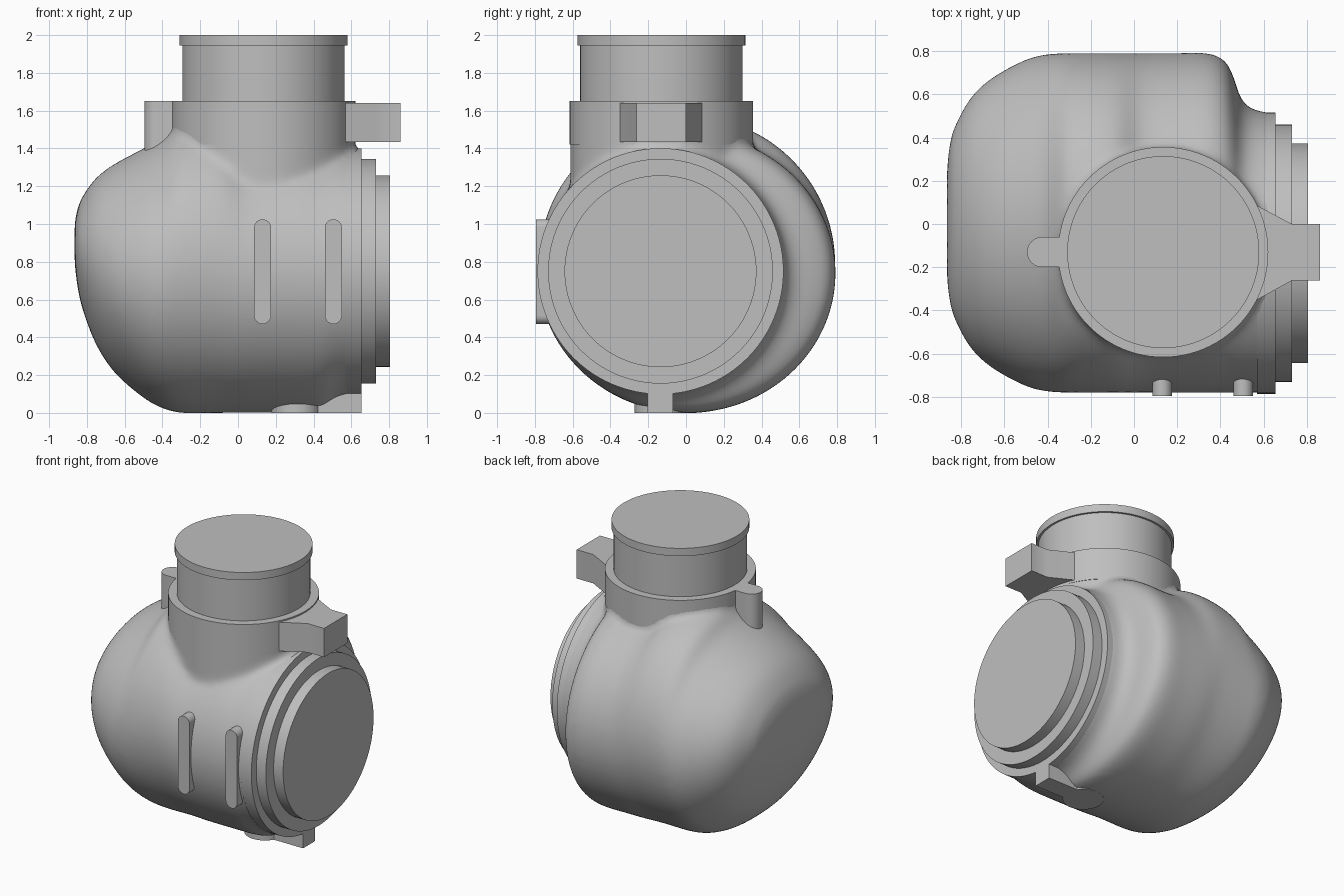
import bpy, bmesh, math

if "Cube" in bpy.data.objects:
    bpy.data.objects.remove(bpy.data.objects["Cube"], do_unlink=True)

grey = bpy.data.materials.new("plain grey")
grey.use_nodes = True
colour = (0.52, 0.52, 0.52, 1)
grey.diffuse_color = colour
grey.node_tree.nodes["Principled BSDF"].inputs["Base Color"].default_value = colour

NECK = (0.135, -0.13)    # x, y of the upright axis
OUTLET = (-0.135, 0.75)  # y, z of the sideways axis


def finish(name, bm):
    bmesh.ops.recalc_face_normals(bm, faces=bm.faces)
    mesh = bpy.data.meshes.new(name)
    bm.to_mesh(mesh)
    bm.free()
    mesh.materials.append(grey)
    ob = bpy.data.objects.new(name, mesh)
    bpy.context.collection.objects.link(ob)
    bpy.ops.object.select_all(action='DESELECT')
    ob.select_set(True)
    bpy.context.view_layer.objects.active = ob
    bpy.ops.object.shade_smooth_by_angle(angle=math.radians(30))
    return ob


def loft(bm, rings):
    loops = [[bm.verts.new(p) for p in ring] for ring in rings]
    n = len(loops[0])
    for a, b in zip(loops, loops[1:]):
        for i in range(n):
            j = (i + 1) % n
            bm.faces.new((a[i], a[j], b[j], b[i]))
    bm.faces.new(loops[0][::-1])
    bm.faces.new(loops[-1])


def circle(centre, ru, rv=None, n=96):
    rv = ru if rv is None else rv
    return [(centre[0] + ru * math.cos(2 * math.pi * i / n),
             centre[1] + rv * math.sin(2 * math.pi * i / n)) for i in range(n)]


def slot(a, b, r, n=12):
    """Outline with round ends, running from point a to point b."""
    t = math.atan2(b[1] - a[1], b[0] - a[0])
    pts = []
    for c, start in ((b, t - math.pi / 2), (a, t + math.pi / 2)):
        for i in range(n + 1):
            w = start + math.pi * i / n
            pts.append((c[0] + r * math.cos(w), c[1] + r * math.sin(w)))
    return pts


def place(axis, outline, w):
    if axis == 'x':
        return [(w, u, v) for u, v in outline]
    if axis == 'y':
        return [(u, w, v) for u, v in outline]
    return [(u, v, w) for u, v in outline]


def prism(name, axis, outline, lo, hi):
    bm = bmesh.new()
    loft(bm, [place(axis, outline, lo), place(axis, outline, hi)])
    return finish(name, bm)


# Housing sections: x, front y, back y, bottom z, top z
sections = [
    (-.865, -.25, .25, .80, 1.0), (-.85, -.37, .38, .67, 1.08),
    (-.82, -.46, .47, .54, 1.15), (-.75, -.58, .59, .36, 1.245),
    (-.65, -.67, .68, .21, 1.32), (-.50, -.75, .76, .08, 1.40),
    (-.40, -.775, .785, .025, 1.46), (-.30, -.78, .79, 0, 1.55),
    (-.10, -.78, .79, 0, 1.57), (.04, -.78, .79, 0, 1.49),
    (.20, -.78, .79, 0, 1.48), (.34, -.78, .79, 0, 1.48),
    (.42, -.78, .755, .01, 1.46), (.46, -.78, .68, .03, 1.44),
    (.49, -.78, .59, .06, 1.42), (.53, -.78, .54, .085, 1.41),
    (.59, -.78, .52, .1, 1.4), (.65, -.78, .515, .1, 1.4),
]


def smooth_path(rows, steps=4):
    out = []
    for i in range(len(rows) - 1):
        p0, p1 = rows[max(i - 1, 0)], rows[i]
        p2, p3 = rows[i + 1], rows[min(i + 2, len(rows) - 1)]
        for k in range(steps):
            t = k / steps
            out.append([b + t / 2 * (c - a + t * (2*a - 5*b + 4*c - d + t * (3*b - a - 3*c + d)))
                        for a, b, c, d in zip(p0, p1, p2, p3)])
    return out + [rows[-1]]


# Swollen housing, blended into the neck root
bm = bmesh.new()
loft(bm, [place('x', circle(((f + k) / 2, (lo + hi) / 2), (k - f) / 2, (hi - lo) / 2), x)
          for x, f, k, lo, hi in smooth_path(sections)])
loft(bm, [place('z', circle(NECK, 0.483), z) for z in (0.8, 1.63)])
housing = finish("housing", bm)
remesh = housing.modifiers.new("blend", 'REMESH')
remesh.mode = 'VOXEL'
remesh.voxel_size = 0.02
remesh.use_smooth_shade = True
soften = housing.modifiers.new("soften", 'SMOOTH')
soften.factor = 0.5
soften.iterations = 14

# Neck: collar, tube and rim
for name, r, lo, hi in (("neck_collar", 0.486, 1.42, 1.65),
                        ("neck_tube", 0.43, 1.6, 1.95),
                        ("neck_rim", 0.444, 1.945, 2.0)):
    prism(name, 'z', circle(NECK, r), lo, hi)

# Stepped side cover
for name, r, lo, hi in (("cover_ring", 0.651, 0.57, 0.655),
                        ("cover_step", 0.595, 0.62, 0.73),
                        ("cover_cap", 0.508, 0.7, 0.805)):
    prism(name, 'x', circle(OUTLET, r), lo, hi)

# Lug and bracket on the collar
prism("collar_lug", 'z', slot((-0.425, -0.13), (-0.2, -0.13), 0.07), 1.3, 1.65)
bracket = [(0.3, 0.1), (0.56, 0.09), (0.73, 0), (0.86, 0),
           (0.86, -0.262), (0.73, -0.262), (0.57, -0.35), (0.3, -0.36)]
prism("collar_bracket", 'z', bracket, 1.435, 1.64)

# Raised front ribs
for i, x in enumerate((0.13, 0.505)):
    prism(f"front_rib_{i + 1}", 'y', slot((x, 0.515), (x, 0.98), 0.045), -0.795, -0.6)

# Foot pad and tongue underneath
prism("foot_pad", 'z', circle((0.31, -0.14), 0.132, n=48), 0, 0.12)
tongue = [(0.31, -0.205), (0.655, -0.205), (0.655, -0.07), (0.31, -0.07)]
prism("foot_tongue", 'z', tongue, 0, 0.14)
